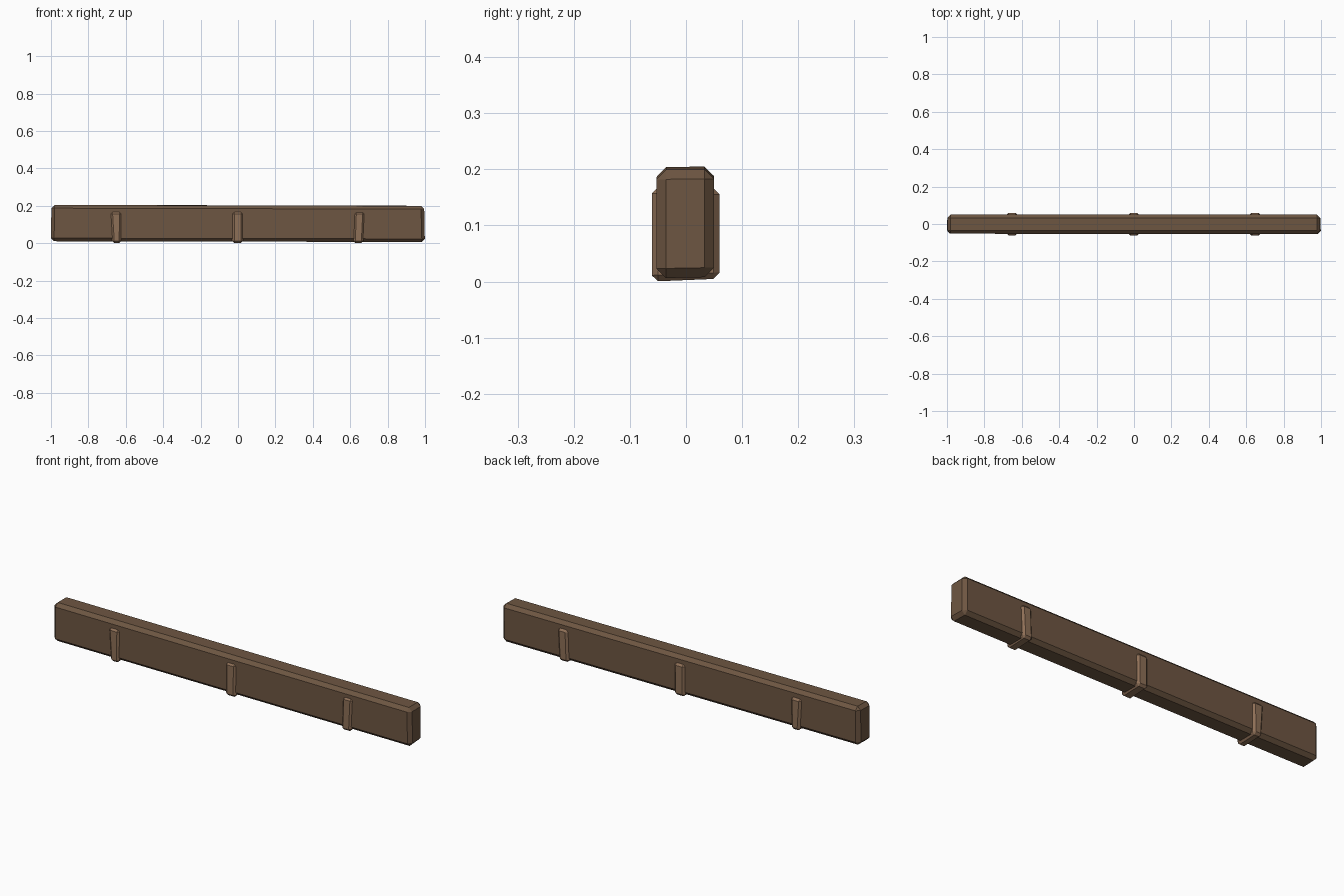
import bpy, bmesh

if "Cube" in bpy.data.objects:
    bpy.data.objects.remove(bpy.data.objects["Cube"])


def material(name, rgb):
    m = bpy.data.materials.new(name)
    m.diffuse_color = (*rgb, 1)
    m.use_nodes = True
    m.node_tree.nodes["Principled BSDF"].inputs["Base Color"].default_value = m.diffuse_color
    return m


def chamfered_block(name, left, right, bevel, mat):
    """Hull of two end outlines (x, y, z corners), all edges chamfered."""
    bm = bmesh.new()
    a = [bm.verts.new(p) for p in left]
    b = [bm.verts.new(p) for p in right]
    bm.faces.new(a)
    bm.faces.new(b[::-1])
    for i in range(4):
        j = (i + 1) % 4
        bm.faces.new((a[i], b[i], b[j], a[j]))
    bmesh.ops.recalc_face_normals(bm, faces=bm.faces[:])
    bmesh.ops.bevel(bm, geom=bm.edges[:], offset=bevel, segments=1,
                    profile=0.5, affect='EDGES')
    bmesh.ops.recalc_face_normals(bm, faces=bm.faces[:])
    me = bpy.data.meshes.new(name)
    bm.to_mesh(me)
    bm.free()
    me.materials.append(mat)
    ob = bpy.data.objects.new(name, me)
    bpy.context.collection.objects.link(ob)
    return ob


wood = material("dark_wood", (0.155, 0.093, 0.054))
strap_mat = material("light_wood", (0.27, 0.16, 0.095))

# Long beam, slightly uneven as if hand-hewn
chamfered_block(
    "beam",
    [(-1.0, -0.052, 0.010), (-0.998, 0.050, 0.012), (-0.997, 0.050, 0.205), (-0.998, -0.052, 0.204)],
    [(1.0, -0.053, 0.006), (0.995, 0.050, 0.008), (0.996, 0.050, 0.200), (0.995, -0.053, 0.199)],
    0.017, wood)

# Bands wrapping the underside and both sides: bottom and top x limits
bands = [("left_band", -0.672, -0.625, -0.682, -0.622),
         ("middle_band", -0.031, 0.026, -0.031, 0.028),
         ("right_band", 0.616, 0.670, 0.622, 0.678)]
for name, b0, b1, t0, t1 in bands:
    ends = [[(b, -0.061, 0.0), (b, 0.060, 0.005), (t, 0.060, 0.166), (t, -0.061, 0.168)]
            for b, t in ((b0, t0), (b1, t1))]
    chamfered_block(name, ends[0], ends[1], 0.011, strap_mat)
